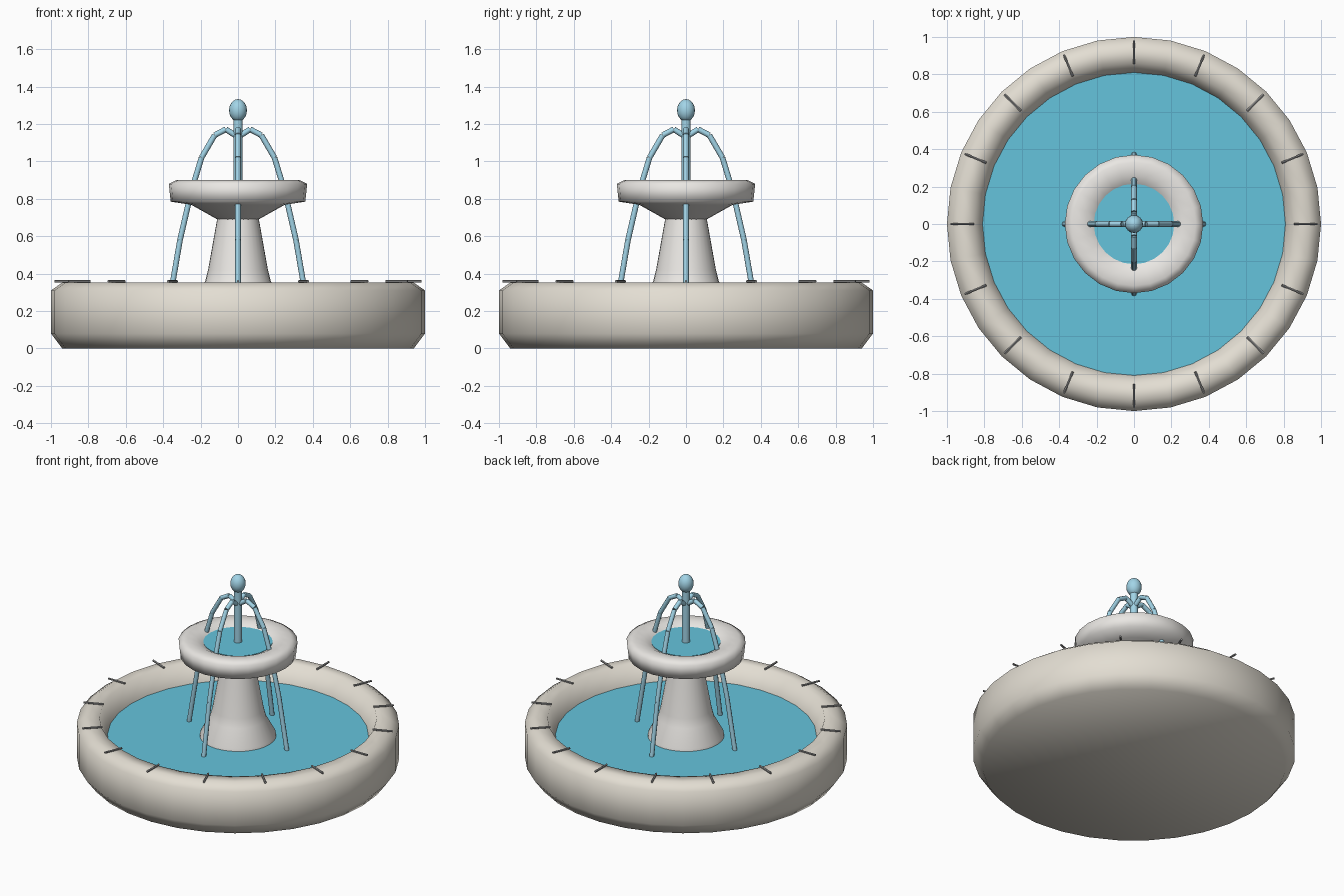
import bpy, math
from mathutils import Vector

if "Cube" in bpy.data.objects:
    bpy.data.objects.remove(bpy.data.objects["Cube"])


def material(name, rgb):
    m = bpy.data.materials.new(name)
    m.diffuse_color = (*rgb, 1)
    m.use_nodes = True
    m.node_tree.nodes["Principled BSDF"].inputs["Base Color"].default_value = m.diffuse_color
    return m


STONE = material("stone", (0.77, 0.73, 0.65))
PALE = material("pale_stone", (0.82, 0.80, 0.77))
WATER = material("water", (0.13, 0.55, 0.72))
SPRAY = material("spray", (0.36, 0.66, 0.80))
DARK = material("dark_joint", (0.32, 0.32, 0.32))


def finish(ob, name, mat, angle=50):
    ob.name = name
    ob.data.materials.append(mat)
    bpy.ops.object.select_all(action='DESELECT')
    ob.select_set(True)
    bpy.context.view_layer.objects.active = ob
    bpy.ops.object.shade_smooth_by_angle(angle=math.radians(angle))
    return ob


def lathe(name, profile, sides, mat, angle=50):
    """Revolve (radius, z) points about z; both ends are capped."""
    n = len(profile)
    verts = [(r * math.cos(2 * math.pi * i / sides), r * math.sin(2 * math.pi * i / sides), z)
             for i in range(sides) for r, z in profile]
    faces = [(i * n + k, (i + 1) % sides * n + k, (i + 1) % sides * n + k + 1, i * n + k + 1)
             for i in range(sides) for k in range(n - 1)]
    faces.append([i * n for i in reversed(range(sides))])
    faces.append([i * n + n - 1 for i in range(sides)])
    me = bpy.data.meshes.new(name)
    me.from_pydata(verts, [], faces)
    ob = bpy.data.objects.new(name, me)
    bpy.context.collection.objects.link(ob)
    return finish(ob, name, mat, angle)


def rod(name, a, b, r, mat, sides=8):
    a, b = Vector(a), Vector(b)
    d = b - a
    bpy.ops.mesh.primitive_cylinder_add(vertices=sides, radius=r, depth=d.length,
                                        location=(a + b) / 2)
    ob = bpy.context.object
    ob.rotation_euler = d.to_track_quat('Z', 'Y').to_euler()
    return finish(ob, name, mat)


def polar(r, t, z):
    return (r * math.cos(t), r * math.sin(t), z)


# Large basin with rounded rim, and its water
lathe("basin", [(0.94, 0), (1.0, 0.08), (1.0, 0.31), (0.94, 0.352), (0.86, 0.352),
                (0.81, 0.23), (0.80, 0.20)], 32, STONE, 75)
lathe("basin_water", [(0.81, 0.21), (0.81, 0.232)], 32, WATER)

# Dark joints around the rim
for i in range(16):
    t = math.tau * i / 16
    rod(f"rim_joint_{i}", polar(0.855, t, 0.359), polar(0.98, t, 0.359), 0.007, DARK, 6)

# Flared pedestal
lathe("pedestal", [(0.24, 0.21), (0.235, 0.25), (0.175, 0.36), (0.16, 0.42), (0.11, 0.70),
                   (0.25, 0.785)], 32, PALE)

# Upper bowl and its water
lathe("upper_bowl", [(0.11, 0.69), (0.25, 0.768), (0.36, 0.785), (0.37, 0.88), (0.33, 0.90),
                     (0.26, 0.895), (0.21, 0.87), (0.19, 0.85)], 24, PALE, 85)
lathe("upper_water", [(0.215, 0.85), (0.215, 0.875)], 24, WATER)

# Central water column and top bulb
rod("water_column", (0, 0, 0.86), (0, 0, 1.24), 0.025, SPRAY, 12)
bpy.ops.mesh.primitive_uv_sphere_add(segments=16, ring_count=10, radius=1, location=(0, 0, 1.273))
bulb = bpy.context.object
bulb.scale = (0.048, 0.048, 0.06)
finish(bulb, "top_bulb", SPRAY)

# Four arching jets falling to the basin
ARC = [(0.0, 1.13), (0.065, 1.172), (0.125, 1.14), (0.195, 1.02),
       (0.25, 0.84), (0.31, 0.58), (0.37, 0.23)]
for j in range(4):
    t = math.tau * j / 4
    for k, (p, q) in enumerate(zip(ARC, ARC[1:])):
        rod(f"jet_{j}_{k}", polar(p[0], t, p[1]), polar(q[0], t, q[1]), 0.015, SPRAY)
